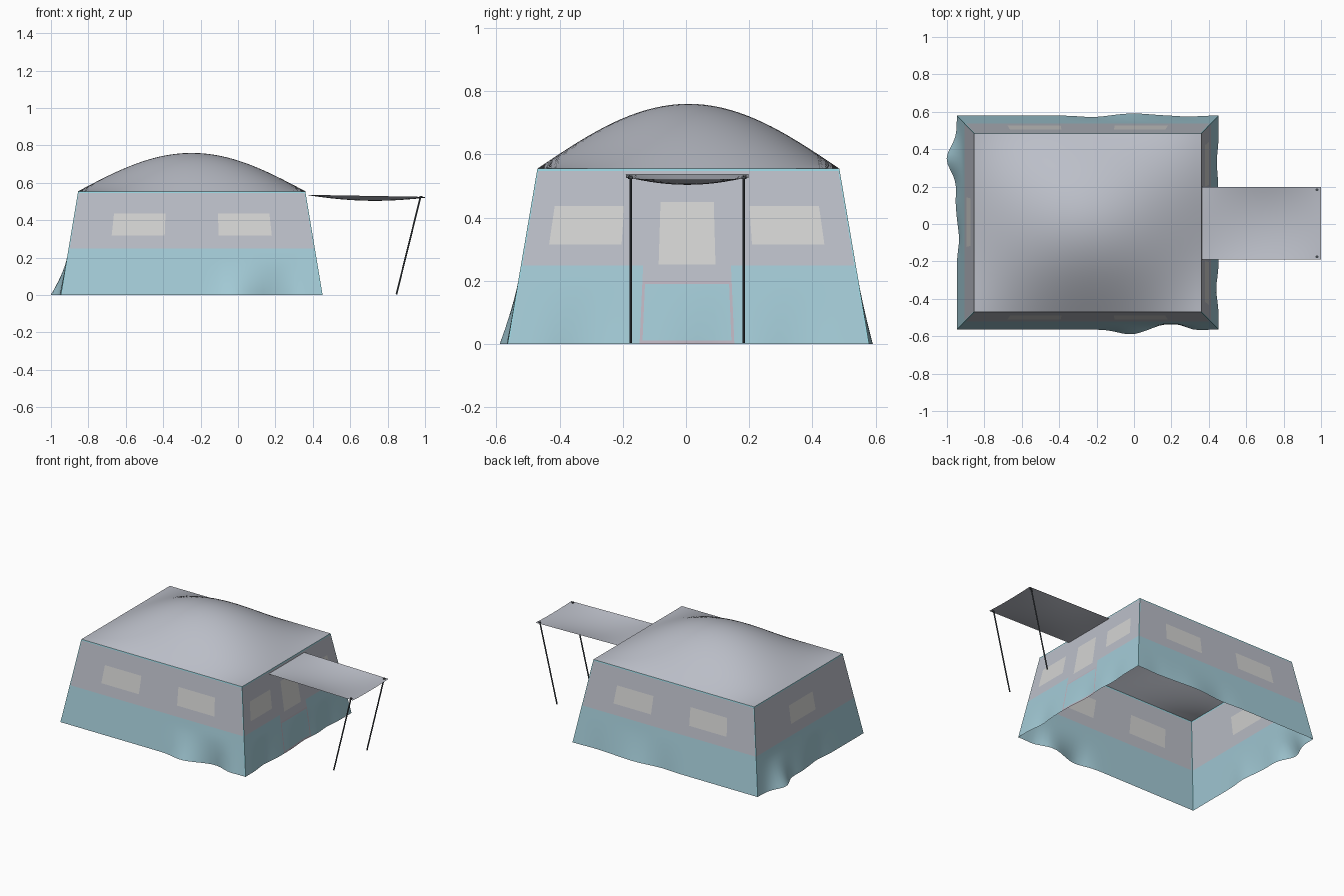
import bpy, bmesh, math
from mathutils import Vector

if "Cube" in bpy.data.objects:
    bpy.data.objects.remove(bpy.data.objects["Cube"])


def material(name, rgb):
    m = bpy.data.materials.new(name)
    m.diffuse_color = (*rgb, 1)
    m.use_nodes = True
    m.node_tree.nodes["Principled BSDF"].inputs["Base Color"].default_value = m.diffuse_color
    return m


GREY = material("grey canvas", (0.50, 0.52, 0.58))
BLUE = material("pale blue canvas", (0.37, 0.60, 0.68))
PANE = material("window mesh", (0.66, 0.66, 0.65))
TRIM = material("cyan piping", (0.32, 0.68, 0.76))
PINK = material("pinkish zip", (0.52, 0.47, 0.54))
POLE = material("dark pole", (0.06, 0.07, 0.08))
MATS = [GREY, BLUE, PANE, TRIM, PINK]

CX, CY, EAVE = -0.2475, 0.0075, 0.555
TOP = (0.6075, 0.4775)      # half sizes at the eave
BASE = (0.7, 0.572)         # half sizes at the ground


def half(axis, z):
    return BASE[axis] + (TOP[axis] - BASE[axis]) * z / EAVE


def spread(a, b, n):
    return [a + (b - a) * i / n for i in range(n + 1)]


def merge(regular, exact):
    """Sorted cuts: exact ones kept, regular ones dropped when too close."""
    exact = sorted(set(round(e, 4) for e in exact))
    return sorted(exact + [r for r in regular if all(abs(r - e) > 0.012 for e in exact)])


def sheet(name, us, vs, point, outward, mats, pick=None):
    """Grid surface with normals along outward and materials by rule."""
    bm = bmesh.new()
    g = [[bm.verts.new(point(u, v)) for v in vs] for u in us]
    for i in range(len(us) - 1):
        for j in range(len(vs) - 1):
            f = bm.faces.new((g[i][j], g[i + 1][j], g[i + 1][j + 1], g[i][j + 1]))
            f.smooth = True
            if pick:
                f.material_index = pick((us[i] + us[i + 1]) / 2, (vs[j] + vs[j + 1]) / 2)
            f.normal_update()
            if f.normal.dot(outward) < 0:
                f.normal_flip()
    me = bpy.data.meshes.new(name)
    bm.to_mesh(me)
    bm.free()
    for m in mats:
        me.materials.append(m)
    ob = bpy.data.objects.new(name, me)
    bpy.context.collection.objects.link(ob)
    return ob


def wall(name, axis, side, rects, bumps):
    """Sloping wall running along axis; rects = (c0, c1, z0, z1, material)."""
    mid = (CX, CY)[axis]
    h = half(axis, 0.37)
    rects = [((a - mid) / h, (b - mid) / h, z0, z1, m) for a, b, z0, z1, m in rects]
    us = merge(spread(-1, 1, 40), [-1, -0.991, 0.991, 1] + [e for r in rects for e in r[:2]])
    zs = merge(spread(0, EAVE, 22), [0, 0.248, 0.547, EAVE] + [e for r in rects for e in r[2:4]])

    def point(s, z):
        c = mid + s * half(axis, z)
        low = max(0, 1 - z / 0.2) ** 1.6 * (1 - s ** 8)
        push = sum(a * math.exp(-((c - p) / w) ** 2) for p, a, w in bumps) * low
        o = side * (half(1 - axis, z) + push)
        return (c, CY + o, z) if axis == 0 else (CX + o, c, z)

    def pick(s, z):
        if z > 0.547 or abs(s) > 0.991:
            return 3
        k = 1 if z < 0.248 else 0
        for a, b, z0, z1, m in rects:
            if a < s < b and z0 < z < z1:
                k = m
        return k

    out = Vector((0, side, 0)) if axis == 0 else Vector((side, 0, 0))
    sheet(name, us, zs, point, out, MATS, pick)


# Walls with windows and loose skirts
long_windows = [(-0.67, -0.39, 0.318, 0.437, 2), (-0.105, 0.175, 0.318, 0.437, 2)]
wall("front_wall", 0, -1, long_windows,
     [(-0.02, 0.026, 0.09), (0.2, -0.034, 0.1), (0.33, 0.008, 0.06)])
wall("back_wall", 0, 1, long_windows,
     [(0.0, 0.0115, 0.12), (-0.22, -0.008, 0.09), (0.3, -0.006, 0.08)])
wall("left_wall", 1, -1, [(-0.12, 0.14, 0.318, 0.437, 2)],
     [(0.35, 0.055, 0.09), (-0.08, -0.012, 0.08), (0.12, 0.006, 0.07)])
wall("door_wall", 1, 1,
     [(-0.425, -0.2, 0.315, 0.437, 2), (0.205, 0.43, 0.315, 0.437, 2),
      (-0.13, 0.137, 0.0, 0.2, 4), (-0.122, 0.129, 0.012, 0.191, 1),
      (-0.13, 0.137, 0.2, 0.25, 0), (-0.083, 0.09, 0.252, 0.45, 2)],
     [(-0.35, -0.013, 0.08), (0.08, -0.012, 0.1), (0.33, -0.01, 0.08)])


# Domed roof, straight at the eaves
def roof_point(u, v):
    g = math.cos(u * math.pi / 2) * math.cos(v * math.pi / 2)
    return (CX + u * TOP[0], CY + v * TOP[1], EAVE + 0.205 * g)


sheet("roof", spread(-1, 1, 40), spread(-1, 1, 36), roof_point, Vector((0, 0, 1)), [GREY])


# Sagging awning over the door
def awning_point(t, v):
    sag = 0.026 * math.sin(math.pi * min(1, t * 0.95)) ** 0.9 * (1 - v * v)
    return (0.362 + 0.638 * t, 0.004 + 0.193 * v, 0.536 - 0.011 * t - sag)


sheet("awning", spread(0, 1, 24), spread(-1, 1, 16), awning_point, Vector((0, 0, 1)), [GREY])


def rod(name, a, b, r, mat, sides=10):
    a, b = Vector(a), Vector(b)
    bpy.ops.mesh.primitive_cylinder_add(vertices=sides, radius=r, depth=(b - a).length,
                                        location=(a + b) / 2)
    ob = bpy.context.object
    ob.name = name
    ob.rotation_euler = (b - a).to_track_quat('Z', 'Y').to_euler()
    ob.data.materials.append(mat)
    bpy.ops.object.shade_smooth_by_angle()


# Leaning awning poles with eyelets
for tag, y in (("front", -0.175), ("back", 0.183)):
    rod(tag + "_pole", (0.847, y, 0.004), (0.977, y, 0.53), 0.0045, POLE)
    rod(tag + "_eyelet", (0.978, y, 0.523), (0.978, y, 0.53), 0.008, POLE, 12)
